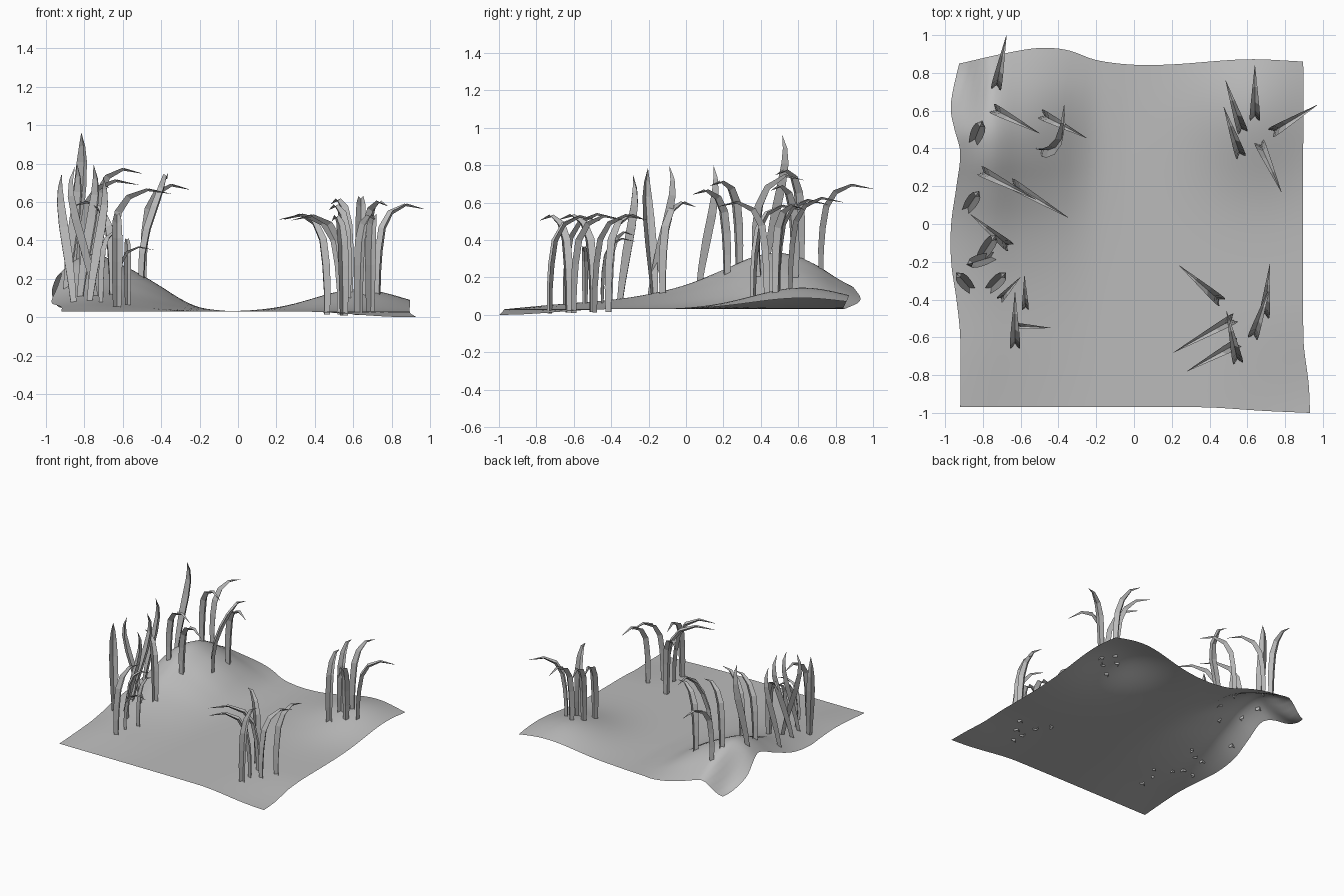
import bpy, math
from mathutils import Vector

if "Cube" in bpy.data.objects:
    bpy.data.objects.remove(bpy.data.objects["Cube"])


def material(name, col):
    m = bpy.data.materials.new(name)
    m.diffuse_color = (*col, 1)
    m.use_nodes = True
    m.node_tree.nodes["Principled BSDF"].inputs["Base Color"].default_value = m.diffuse_color
    return m


GREY = material("plain grey", (0.5, 0.5, 0.5))


def make(name, verts, faces, smooth):
    me = bpy.data.meshes.new(name)
    me.from_pydata(verts, [], faces)
    me.materials.append(GREY)
    me.polygons.foreach_set("use_smooth", [smooth] * len(me.polygons))
    me.update()
    ob = bpy.data.objects.new(name, me)
    bpy.context.collection.objects.link(ob)
    return ob


def curve(pts, t):
    """Smooth interpolation through (position, value) knots."""
    n = len(pts)
    if t <= pts[0][0]:
        return pts[0][1]
    if t >= pts[-1][0]:
        return pts[-1][1]

    def slope(i):
        a, b = pts[max(i - 1, 0)], pts[min(i + 1, n - 1)]
        return (b[1] - a[1]) / (b[0] - a[0])
    for i in range(n - 1):
        (x0, y0), (x1, y1) = pts[i], pts[i + 1]
        if t <= x1:
            h = x1 - x0
            u = (t - x0) / h
            return ((2*u**3 - 3*u*u + 1) * y0 + (u**3 - 2*u*u + u) * h * slope(i)
                    + (3*u*u - 2*u**3) * y1 + (u**3 - u*u) * h * slope(i + 1))


def smooth(t):
    t = min(max(t, 0), 1)
    return t * t * (3 - 2 * t)


# Big back-left hill profiles, along y and across x
HILL_Y = [(-0.97, 0), (-0.7, .025), (-0.4, .05), (-0.2, .08), (0, .13), (0.2, .21),
          (0.35, .275), (0.48, .30), (0.6, .28), (0.7, .235), (0.8, .17), (0.95, .09)]
HILL_X = [(-0.98, .48), (-0.9, .76), (-0.82, .95), (-0.74, 1), (-0.6, .8), (-0.5, .63),
          (-0.4, .43), (-0.3, .22), (-0.2, .07), (-0.05, 0)]


def height(x, y):
    big = curve(HILL_Y, y) * curve(HILL_X, x)
    big *= 1 - 0.8 * smooth((-0.75 - x) / 0.17) * smooth((y - 0.45) / 0.4)
    small = 0.115 * math.exp(-((x - .63) / .33) ** 2 - ((y - .62) / .38) ** 2)
    droop = 0.03 * smooth((x - 0.3) / 0.6) * smooth((-0.4 - y) / 0.58)
    return 0.03 + big + small - droop


# Ground sheet with wavy borders
LEFT = [(-1, -.92), (-.6, -.92), (-.4, -.94), (-.2, -.968), (0, -.968), (.2, -.94),
        (.38, -.92), (.5, -.95), (.6, -.97), (.7, -.96), (.87, -.92)]
BACK = [(-.92, .85), (-.7, .9), (-.5, .932), (-.35, .92), (-.2, .868), (0, .843),
        (.2, .845), (.6, .872), (.9, .86)]
RIGHT = [(-1, .932), (-.85, .925), (-.6, .897), (.8, .897), (.86, .895)]
FRONT = [(-.92, -.97), (.35, -.97), (.7, -.99), (.93, -1)]

N = 56
gv, gf = [], []
for j in range(N + 1):
    for i in range(N + 1):
        u, v = i / N, j / N
        x, y = -.92 + 1.82 * u, -.97 + 1.83 * v
        for _ in range(3):
            y = curve(FRONT, x) * (1 - v) + curve(BACK, x) * v
            x = curve(LEFT, y) * (1 - u) + curve(RIGHT, y) * u
        gv.append((x, y, height(x, y)))
for j in range(N):
    for i in range(N):
        a = j * (N + 1) + i
        gf.append((a, a + 1, a + N + 2, a + N + 1))
make("ground", gv, gf, True)


# Grass blades: folded V strips swept along a path
def blade(name, path, widths, fold=0.35, side=None):
    verts, faces = [], []
    n = len(path)
    for i, p in enumerate(path):
        t = (path[min(i + 1, n - 1)] - path[max(i - 1, 0)]).normalized()
        nor = side.cross(t).normalized()
        s = t.cross(nor)
        w = widths[i]
        verts += [p - s * w / 2 - nor * w * fold / 2, p + nor * w * fold,
                  p + s * w / 2 - nor * w * fold / 2]
    for i in range(n - 1):
        a = 3 * i
        faces += [(a, a + 1, a + 4, a + 3), (a + 1, a + 2, a + 5, a + 4)]
    make(name, verts, faces, False)


BENT = [(0, 0), (0, .25), (.03, .5), (.1, .75), (.28, .92), (.6, 1), (1, .95)]
BENT_W = [.042, .05, .055, .055, .046, .026, .002]
TALL = [(0, 0), (.2, .18), (.5, .4), (.8, .6), (1, .78), (1.0, .9), (.85, 1)]
TALL_W = [.04, .052, .064, .064, .052, .032, .002]


def grow(name, items, shape, widths):
    for k, (x, y, tx, ty, h, w) in enumerate(items):
        d = Vector((tx - x, ty - y, 0))
        base = Vector((x, y, height(x, y) - 0.015))
        side = Vector((-d.y, d.x, 0)).normalized()
        path = [base + d * r + Vector((0, 0, h * z)) for r, z in shape]
        blade(f"{name}_{k + 1}", path, [w * q for q in widths], 0.35, side)


# base x, base y, tip x, tip y, height, width factor
grow("hill_grass", [
    (-.73, .72, -.675, 1.0, .46, 1), (-.745, .61, -.5, .48, .48, 1),
    (-.49, .58, -.25, .455, .50, 1), (-.81, .28, -.52, .13, .46, 1),
    (-.65, .215, -.35, .035, .46, 1)], BENT, BENT_W)
grow("left_bent_grass", [
    (-.66, -.12, -.865, .05, .50, 1), (-.71, -.40, -.6, -.28, .38, .7),
    (-.575, -.45, -.58, -.27, .36, .65), (-.63, -.65, -.63, -.36, .50, 1),
    (-.63, -.54, -.44, -.55, .32, .6)], BENT, BENT_W)
grow("tall_grass", [
    (-.85, .43, -.81, .53, .68, 1.1), (-.89, .07, -.83, .16, .66, 1),
    (-.82, -.19, -.74, -.07, .70, 1), (-.74, -.17, -.87, -.21, .68, 1),
    (-.86, -.35, -.93, -.27, .68, 1), (-.77, -.35, -.69, -.27, .66, 1)], TALL, TALL_W)
grow("back_right_grass", [
    (.565, .36, .475, .62, .50, 1), (.575, .49, .485, .76, .50, 1),
    (.64, .555, .64, .84, .50, 1), (.73, .485, .97, .63, .48, 1),
    (.665, .43, .78, .17, .50, 1)], BENT, BENT_W)
grow("front_right_grass", [
    (.46, -.41, .24, -.22, .52, 1), (.69, -.49, .72, -.21, .52, 1),
    (.63, -.60, .72, -.33, .52, 1), (.53, -.50, .21, -.68, .52, 1),
    (.55, -.63, .28, -.78, .52, 1), (.55, -.73, .49, -.46, .52, 1)], BENT, BENT_W)

# One sweeping, twisted blade on the hill
sweep = [(-.5, .39, .2), (-.495, .38, .33), (-.47, .38, .46), (-.43, .395, .58),
         (-.395, .44, .68), (-.375, .53, .745), (-.37, .63, .72)]
blade("sweeping_grass", [Vector(p) for p in sweep], BENT_W, 0.35, Vector((-.6, .8, 0)))
